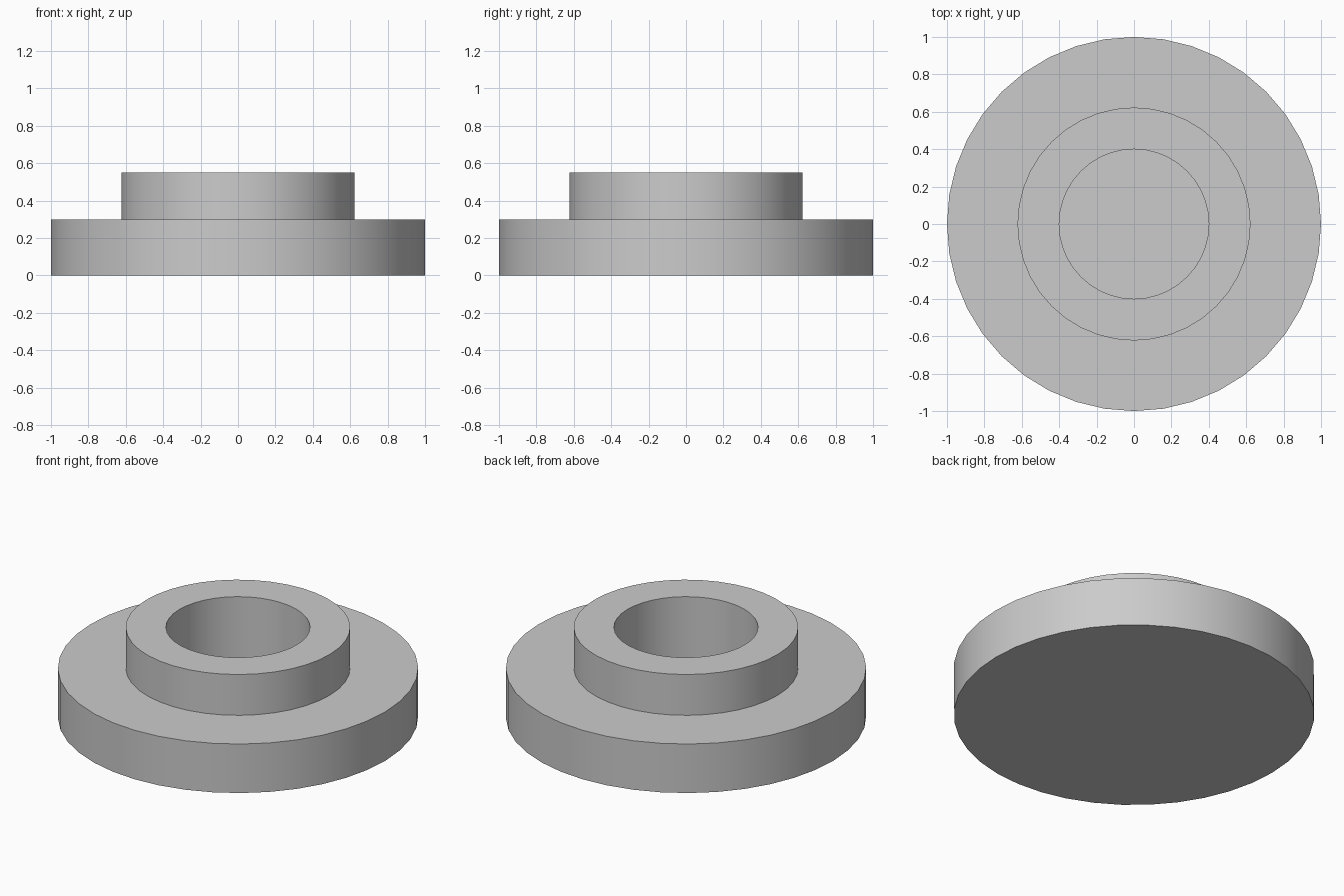
import bpy, bmesh, math
from mathutils import Matrix, Vector

cube = bpy.data.objects.get("Cube")
if cube:
    bpy.data.objects.remove(cube, do_unlink=True)

SIDES = 40

grey = bpy.data.materials.new("plain_grey")
grey.use_nodes = True
colour = (0.6, 0.6, 0.6, 1)
grey.diffuse_color = colour
grey.node_tree.nodes["Principled BSDF"].inputs["Base Color"].default_value = colour


def lathe(name, profile):
    """Turn a (radius, height) profile around z; both ends are capped."""
    bm = bmesh.new()
    rings = []
    for radius, height in profile:
        rings.append([
            bm.verts.new(Matrix.Rotation(math.tau * i / SIDES, 3, 'Z') @ Vector((radius, 0, height)))
            for i in range(SIDES)])
    for low, high in zip(rings, rings[1:]):
        for i in range(SIDES):
            j = (i + 1) % SIDES
            bm.faces.new((low[i], low[j], high[j], high[i]))
    bm.faces.new(rings[0][::-1])
    bm.faces.new(rings[-1])
    bmesh.ops.recalc_face_normals(bm, faces=bm.faces[:])
    mesh = bpy.data.meshes.new(name)
    bm.to_mesh(mesh)
    bm.free()
    mesh.materials.append(grey)
    obj = bpy.data.objects.new(name, mesh)
    bpy.context.collection.objects.link(obj)
    bpy.ops.object.select_all(action='DESELECT')
    obj.select_set(True)
    bpy.context.view_layer.objects.active = obj
    bpy.ops.object.shade_smooth_by_angle(angle=math.radians(30))
    return obj


# Wide flange, raised hub and blind bore in one turned profile
lathe("flanged_hub", [
    (1.0, 0), (1.0, 0.3),          # flange rim
    (0.623, 0.3), (0.623, 0.55),   # hub wall
    (0.4, 0.55), (0.4, 0.1),       # bore wall down to its floor
])
